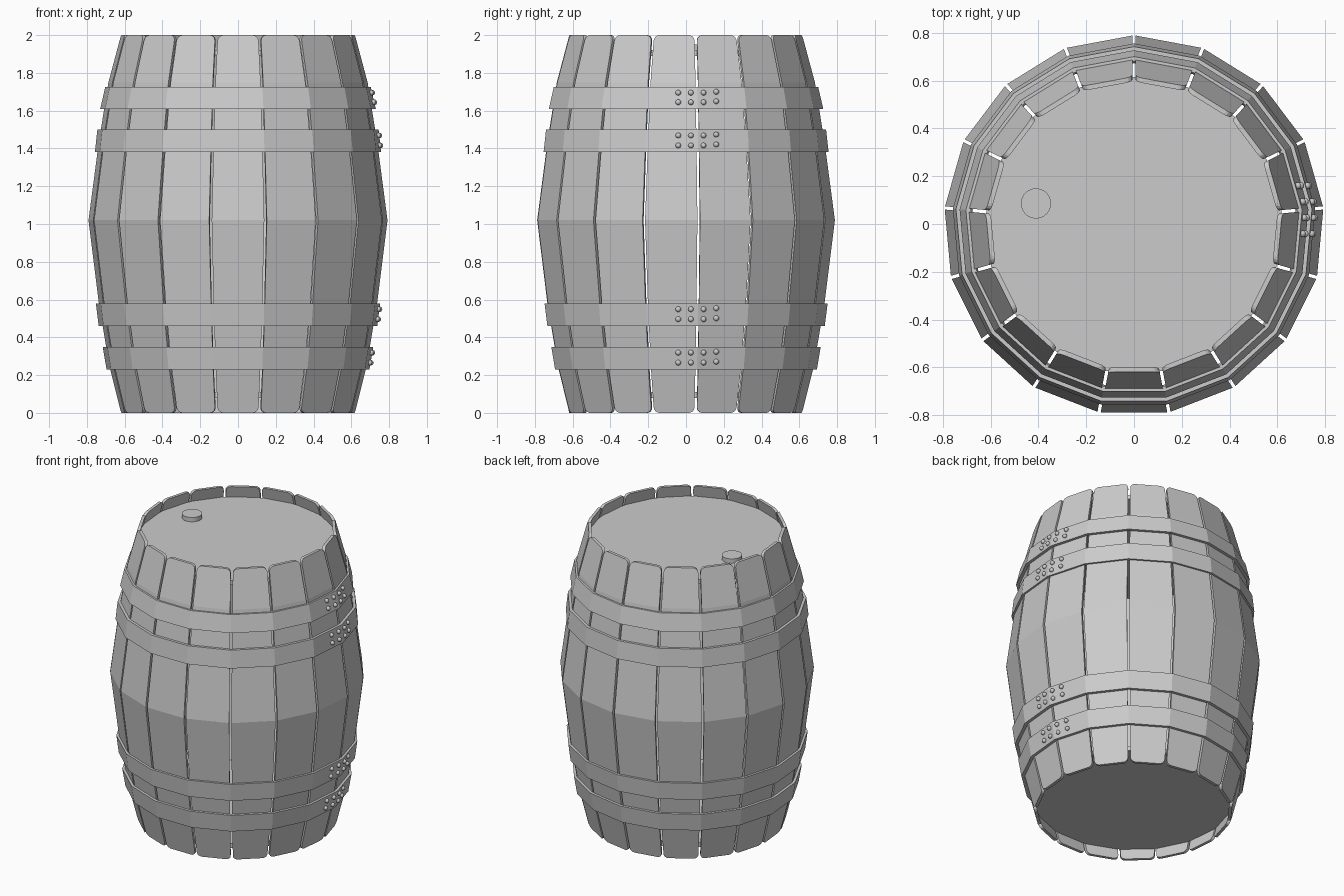
import bpy, bmesh, math
from mathutils import Matrix, Vector

cube = bpy.data.objects.get("Cube")
if cube:
    bpy.data.objects.remove(cube, do_unlink=True)

SIDES = 17
STEP = 2 * math.pi / SIDES
TAN = math.tan(STEP / 2)
SHIFT = Vector((0, -0.006, 0))
FRONT = -math.pi / 2

grey = bpy.data.materials.new("plain grey")
grey.use_nodes = True
GREY = (0.6, 0.6, 0.6, 1)
grey.diffuse_color = GREY
grey.node_tree.nodes["Principled BSDF"].inputs["Base Color"].default_value = GREY


def finish(name, bm, smooth=False):
    bmesh.ops.translate(bm, verts=bm.verts, vec=SHIFT)
    bmesh.ops.recalc_face_normals(bm, faces=bm.faces)
    for f in bm.faces:
        f.smooth = smooth
    mesh = bpy.data.meshes.new(name)
    bm.to_mesh(mesh)
    bm.free()
    mesh.materials.append(grey)
    obj = bpy.data.objects.new(name, mesh)
    bpy.context.collection.objects.link(obj)
    return obj


# Bulging side profile: (height, distance of the stave face from the axis)
PROFILE = [(0, .612), (.25, .673), (.58, .728), (1.02, .782),
           (1.42, .73), (1.75, .678), (2, .612)]


def face_distance(z):
    for (z0, r0), (z1, r1) in zip(PROFILE, PROFILE[1:]):
        if z <= z1:
            return r0 + (r1 - r0) * (z - z0) / (z1 - z0)


# Staves: flat boards with rounded ends and a narrow gap between neighbours
THICK, GAP, ROUND = .02, .007, .03
ends = []
for i in range(5):
    a = math.pi / 2 * i / 4
    ends.append((ROUND * (1 - math.sin(a)), ROUND * (1 - math.cos(a))))
rows = [(h, c) for c, h in ends]
rows += [(z, 0) for z, _ in PROFILE[1:-1]]
rows += [(2 - h, c) for c, h in reversed(ends)]

bm = bmesh.new()
for k in range(SIDES):
    turn = Matrix.Rotation(FRONT + k * STEP, 3, 'Z')
    rings = []
    for z, cut in rows:
        r = face_distance(z)
        ring = []
        for dist, side in ((r, -1), (r, 1), (r - THICK, 1), (r - THICK, -1)):
            half = dist * TAN - GAP - cut
            ring.append(bm.verts.new(turn @ Vector((dist, side * half, z))))
        rings.append(ring)
    for lo, hi in zip(rings, rings[1:]):
        for i in range(4):
            j = (i + 1) % 4
            bm.faces.new((lo[i], lo[j], hi[j], hi[i]))
    bm.faces.new(rings[0][::-1])
    bm.faces.new(rings[-1])
finish("staves", bm)

# Hoops: (bottom height, bottom distance, top height, top distance)
HOOPS = {
    "lowest_hoop": (.23, .687, .35, .707),
    "lower_hoop": (.46, .728, .58, .743),
    "upper_hoop": (1.38, .748, 1.50, .735),
    "highest_hoop": (1.61, .72, 1.725, .694),
}
BAND = .02


def hoop(name, z0, r0, z1, r1):
    bm = bmesh.new()
    rings = []
    for k in range(SIDES):
        a = FRONT + (k + .5) * STEP
        ring = [bm.verts.new((d / math.cos(STEP / 2) * math.cos(a),
                              d / math.cos(STEP / 2) * math.sin(a), z))
                for d, z in ((r0, z0), (r1, z1), (r1 - BAND, z1), (r0 - BAND, z0))]
        rings.append(ring)
    for k in range(SIDES):
        a, b = rings[k], rings[(k + 1) % SIDES]
        for i in range(4):
            j = (i + 1) % 4
            bm.faces.new((a[i], b[i], b[j], a[j]))
    finish(name, bm)


def surface_x(dist, y):
    # x of the many-sided band on the left side at a given y
    best = dist * 2
    for k in range(SIDES):
        a = FRONT + k * STEP
        if math.cos(a) > .5:
            best = min(best, (dist - y * math.sin(a)) / math.cos(a))
    return best


# Rivets: two rows of four on the left side of each hoop
rivets = bmesh.new()
for name, (z0, r0, z1, r1) in HOOPS.items():
    hoop(name, z0, r0, z1, r1)
    for t in (.3, .74):
        for col in range(4):
            y = -.035 + .067 * col
            z = z0 + (z1 - z0) * t + (.005 if col == 3 else 0)
            x = surface_x(r0 + (r1 - r0) * t, y)
            bmesh.ops.create_uvsphere(rivets, u_segments=12, v_segments=8, radius=.0145,
                                      matrix=Matrix.Translation((x + .004, y, z)))
finish("rivets", rivets, smooth=True)


def disc(name, radius, x, y, z0, z1, segments=64):
    bm = bmesh.new()
    bmesh.ops.create_cone(bm, cap_ends=True, segments=segments, radius1=radius,
                          radius2=radius, depth=z1 - z0,
                          matrix=Matrix.Translation((x, y, (z0 + z1) / 2)))
    obj = finish(name, bm)
    for p in obj.data.polygons:
        p.use_smooth = abs(p.normal.z) < .5


# Recessed end boards and the plug in the lid
disc("lid", .62, 0, 0, 1.89, 1.92)
disc("bottom_board", .62, 0, 0, .08, .11)
disc("plug", .063, -.41, .092, 1.91, 1.95, 32)
